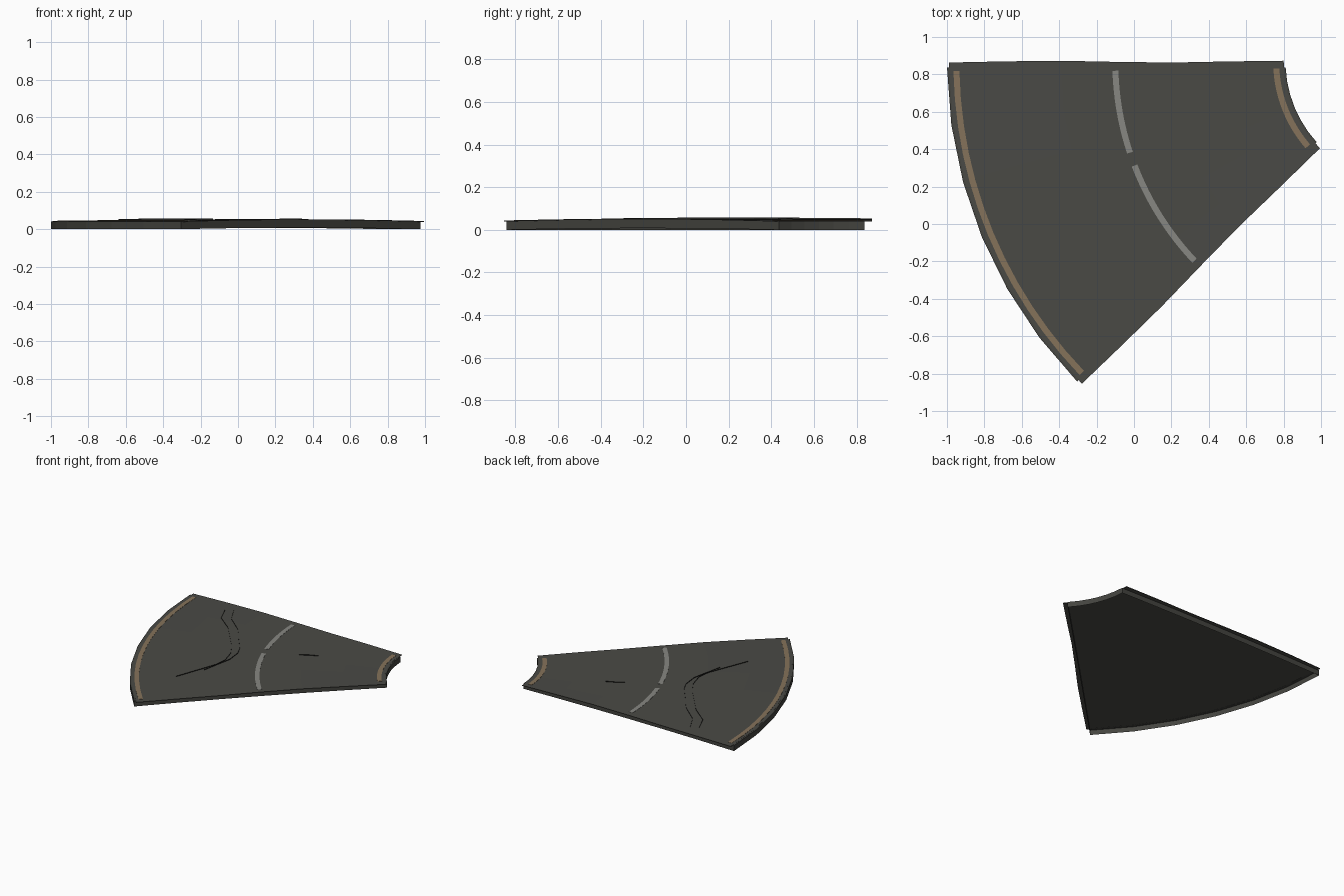
import bpy, math

if "Cube" in bpy.data.objects:
    bpy.data.objects.remove(bpy.data.objects["Cube"])

CX, CY = 1.45, 0.868            # centre of the bend
R_IN, R_OUT = 0.65, 2.44        # surface radii
SWEEP = math.radians(45)


def material(name, rgb):
    m = bpy.data.materials.new(name)
    m.diffuse_color = (*rgb, 1)
    m.use_nodes = True
    m.node_tree.nodes["Principled BSDF"].inputs["Base Color"].default_value = m.diffuse_color
    return m


ASPHALT = material("asphalt", (0.068, 0.068, 0.060))
SIDE = material("dark asphalt side", (0.058, 0.058, 0.050))
TAN = material("faded yellow paint", (0.235, 0.170, 0.103))
GREY = material("faded white paint", (0.245, 0.245, 0.225))
CRACK = material("crack black", (0.010, 0.010, 0.009))


def crown(r):
    """Bulge across the road, 0 at the rims and 1 in the middle."""
    t = (r - 1.545) / 0.905
    return max(0.0, 1 - t * t)


def top_z(r):
    return 0.043 + 0.010 * crown(r)


def polar(r, a, z):
    return (CX - r * math.cos(a), CY - r * math.sin(a), z)


def add_mesh(name, verts, faces, mat):
    me = bpy.data.meshes.new(name)
    me.from_pydata(verts, [], faces)
    me.materials.append(mat)
    ob = bpy.data.objects.new(name, me)
    bpy.context.collection.objects.link(ob)
    return ob


def sector(name, radii, span, segs, lift, thick, mat):
    """Closed curved plate; span(r) gives the start and end angle."""
    n, m = len(radii), segs + 1
    verts = []
    for dz in (lift, lift - thick):
        for r in radii:
            a0, a1 = span(r)
            verts += [polar(r, a0 + (a1 - a0) * j / segs, top_z(r) + dz) for j in range(m)]
    up = lambda i, j: i * m + j
    dn = lambda i, j: n * m + i * m + j
    faces = []
    for i in range(n - 1):
        for j in range(segs):
            faces.append((up(i, j), up(i, j + 1), up(i + 1, j + 1), up(i + 1, j)))
            faces.append((dn(i, j), dn(i + 1, j), dn(i + 1, j + 1), dn(i, j + 1)))
    rim = ([(0, j) for j in range(m)] + [(i, segs) for i in range(1, n)]
           + [(n - 1, j) for j in range(segs - 1, -1, -1)] + [(i, 0) for i in range(n - 2, 0, -1)])
    for p, q in zip(rim, rim[1:] + rim[:1]):
        faces.append((up(*q), up(*p), dn(*p), dn(*q)))
    return add_mesh(name, verts, faces, mat)


# Road surface with slightly ragged ends
def ragged(r):
    d = 0.005 * math.sin(r * 5.2 - 2.0) / r
    return -d, SWEEP + d


stations = [R_IN + (R_OUT - R_IN) * i / 6 for i in range(7)]
sector("road_surface", stations, ragged, 6, 0.0, 0.004, ASPHALT)

# Side walls, open underneath and set back from both ends
walls = [0.64] + stations[1:-1] + [2.45]


def wall_angle(r, f):
    inset = math.asin(0.03 / r)
    return inset + (SWEEP - 2 * inset) * f


loop = ([(walls[0], j / 6) for j in range(7)] + [(r, 1) for r in walls[1:]]
        + [(walls[-1], j / 6) for j in range(5, -1, -1)] + [(r, 0) for r in walls[-2:0:-1]])
verts = []
for r, f in loop:
    a = wall_angle(r, f)
    verts += [polar(r, a, 0.008 * crown(r)), polar(r, a, top_z(r) - 0.002)]
count = len(loop)
faces = [(2 * i, 2 * i + 1, 2 * ((i + 1) % count) + 1, 2 * ((i + 1) % count)) for i in range(count)]
add_mesh("side_walls", verts, faces, SIDE)


# Rims joining the walls to the surface edge
def rim_span(r):
    return wall_angle(r, 0), wall_angle(r, 1)


sector("inner_rim", [0.64, 0.655], rim_span, 6, -0.001, 0.004, SIDE)
sector("outer_rim", [2.43, 2.45], rim_span, 6, -0.001, 0.004, SIDE)


# Painted lines
def stripe(name, r, start, end, mat):
    a = (math.radians(start), math.radians(end))
    sector(name, [r - 0.016, r + 0.016], lambda _: a, 12, 0.0015, 0.002, mat)


stripe("outer_edge_line", 2.40, 1.2, 43.9, TAN)
stripe("inner_edge_line", 0.69, 3.0, 41.0, TAN)
stripe("centre_dash_1", 1.55, 1.8, 18.3, GREY)
stripe("centre_dash_2", 1.55, 21.0, 43.4, GREY)


# Cracks: very thin upright slivers, hardly visible from straight above
def crack(name, pts):
    vs = []
    for x, y in pts:
        z = top_z(math.hypot(CX - x, CY - y))
        vs += [(x, y, z - 0.001), (x, y, z + 0.005)]
    add_mesh(name, vs, [(2 * i, 2 * i + 2, 2 * i + 3, 2 * i + 1) for i in range(len(pts) - 1)], CRACK)


crack("long_crack", [(-.64, .756), (-.585, .628), (-.45, .52), (-.371, .425), (-.25, .28),
                     (-.188, .179), (-.155, .06), (-.166, -.036), (-.287, -.355)])
crack("second_crack", [(-.589, .793), (-.517, .656), (-.37, .53), (-.29, .421), (-.18, .28),
                       (-.148, .208), (-.135, .092), (-.185, -.155)])
crack("short_crack", [(.223, .434), (.28, .472), (.342, .499)])
